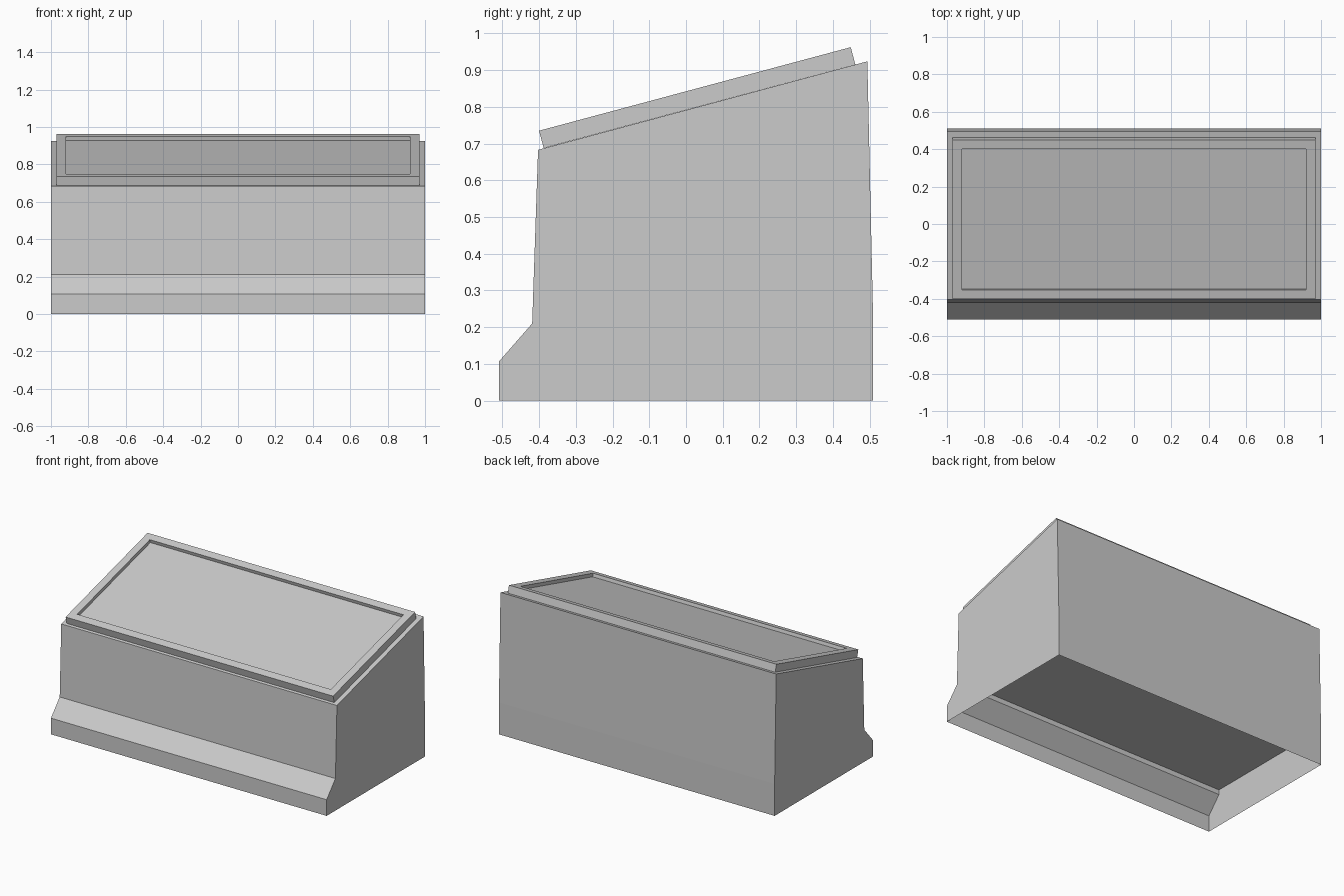
import bpy, bmesh
from math import radians
from mathutils import Matrix

cube = bpy.data.objects.get("Cube")
if cube:
    bpy.data.objects.remove(cube)

grey = bpy.data.materials.new("concrete grey")
grey.use_nodes = True
grey.diffuse_color = (0.6, 0.6, 0.6, 1)
grey.node_tree.nodes["Principled BSDF"].inputs["Base Color"].default_value = (0.6, 0.6, 0.6, 1)


def finish(name, bm):
    mesh = bpy.data.meshes.new(name)
    bm.to_mesh(mesh)
    bm.free()
    mesh.materials.append(grey)
    obj = bpy.data.objects.new(name, mesh)
    bpy.context.collection.objects.link(obj)
    return obj


# Body: side profile swept across the width, open underneath
profile = [(-0.51, 0), (-0.51, 0.106), (-0.419, 0.21), (-0.403, 0.683),
           (0.494, 0.924), (0.51, 0.21), (0.51, 0)]
bm = bmesh.new()
side = bm.faces.new([bm.verts.new((-1, y, z)) for y, z in profile])
sweep = bmesh.ops.extrude_face_region(bm, geom=[side], use_keep_orig=True)
moved = [v for v in sweep["geom"] if isinstance(v, bmesh.types.BMVert)]
bmesh.ops.translate(bm, verts=moved, vec=(2, 0, 0))
bmesh.ops.recalc_face_normals(bm, faces=bm.faces)
underside = [f for f in bm.faces if all(v.co.z < 0.001 for v in f.verts)]
bmesh.ops.delete(bm, geom=underside, context="FACES_ONLY")
finish("body_shell", bm)

# Inner ceiling seen through the open base
bm = bmesh.new()
bmesh.ops.create_grid(bm, x_segments=1, y_segments=1, size=1,
                      matrix=Matrix.Translation((0, 0.046, 0.24))
                      @ Matrix.Diagonal((0.999, 0.463, 1, 1)))
bmesh.ops.reverse_faces(bm, faces=bm.faces)
finish("inner_ceiling", bm)

# Tilted top panel: a raised rim around a shallow recess, resting on the body
bm = bmesh.new()
bmesh.ops.create_cube(bm, size=1, matrix=Matrix.Diagonal((1.94, 0.879, 0.049, 1)))
bm.faces.ensure_lookup_table()
top = max(bm.faces, key=lambda f: f.calc_center_median().z)
base = min(bm.faces, key=lambda f: f.calc_center_median().z)
bmesh.ops.inset_region(bm, faces=[top], thickness=0.05, use_even_offset=True)
recess = bmesh.ops.extrude_face_region(bm, geom=[top])
floor = [v for v in recess["geom"] if isinstance(v, bmesh.types.BMVert)]
bmesh.ops.translate(bm, verts=floor, vec=(0, 0, -0.022))
hidden = [f for f in (top, base) if f.is_valid]
bmesh.ops.delete(bm, geom=hidden, context="FACES_ONLY")
bmesh.ops.recalc_face_normals(bm, faces=bm.faces)
panel = finish("top_panel", bm)
panel.location = (0, 0.0305, 0.8252)
panel.rotation_euler.x = radians(15)
